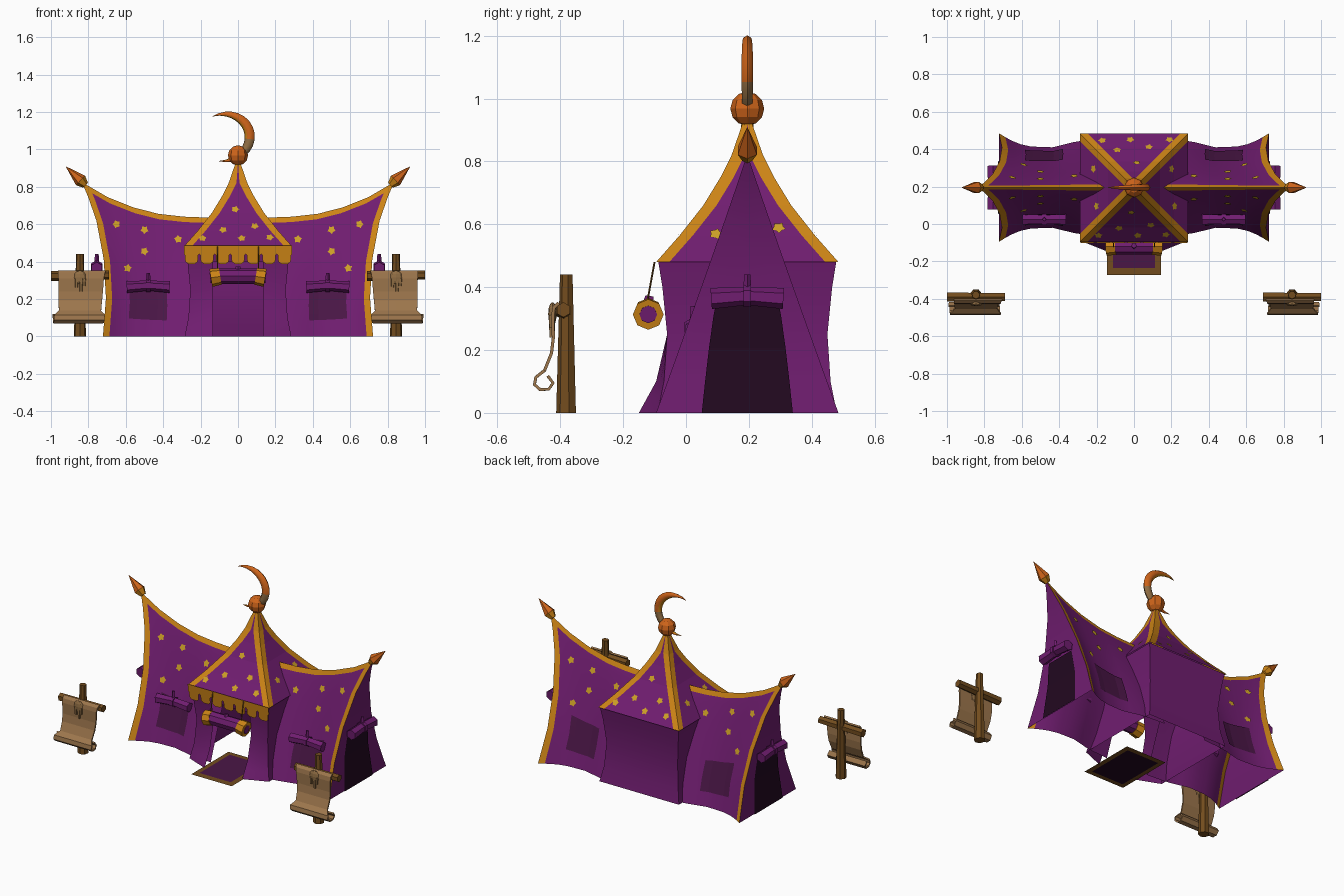
import bpy, bmesh, math
from mathutils import Vector, Matrix

if "Cube" in bpy.data.objects:
    bpy.data.objects.remove(bpy.data.objects["Cube"])

def mat(name, r, g, b):
    m = bpy.data.materials.new(name)
    lin = [((c / 255 + 0.055) / 1.055) ** 2.4 for c in (r, g, b)]
    m.diffuse_color = (*lin, 1)
    m.use_nodes = True
    m.node_tree.nodes["Principled BSDF"].inputs["Base Color"].default_value = m.diffuse_color
    return m

PURPLE = mat("purple cloth", 112, 29, 112)
GOLD = mat("gold trim", 204, 132, 22)
ORANGE = mat("orange metal", 206, 100, 26)
WOOD = mat("wood", 114, 76, 30)
PAPER = mat("parchment", 157, 118, 76)
SEAL = mat("dark tan", 145, 110, 68)
DARK = mat("dark opening", 34, 9, 32)
WINDOW = mat("window purple", 74, 22, 70)
STAR = mat("star yellow", 205, 160, 38)
YC = 0.195

def L(t, pts):
    """Piecewise linear lookup."""
    for (a, p), (b, q) in zip(pts, pts[1:]):
        if t <= b:
            return p + (q - p) * (t - a) / (b - a)
    return pts[-1][1]

def finish(bm, name, mats, out=None, smooth=False):
    if out is None:
        bmesh.ops.recalc_face_normals(bm, faces=bm.faces)
    else:
        bm.normal_update()
        for f in bm.faces:
            if f.normal.dot(Vector(out)) < 0:
                f.normal_flip()
    me = bpy.data.meshes.new(name)
    bm.to_mesh(me)
    bm.free()
    for m in mats:
        me.materials.append(m)
    for p in me.polygons:
        p.use_smooth = smooth
    ob = bpy.data.objects.new(name, me)
    bpy.context.collection.objects.link(ob)
    return ob

def sheet(name, fn, us, vs, mats, out=None, rule=None, smooth=False):
    bm = bmesh.new()
    g = [[bm.verts.new(fn(u, v)) for v in vs] for u in us]
    for i in range(len(us) - 1):
        for j in range(len(vs) - 1):
            f = bm.faces.new((g[i][j], g[i + 1][j], g[i + 1][j + 1], g[i][j + 1]))
            if rule:
                f.material_index = rule(i, j)
    return finish(bm, name, mats, out, smooth)

def tube(name, p, q, r1, r2, n, m):
    p, q = Vector(p), Vector(q)
    bm = bmesh.new()
    M = Matrix.Translation((p + q) / 2) @ (q - p).to_track_quat('Z', 'Y').to_matrix().to_4x4()
    bmesh.ops.create_cone(bm, cap_ends=True, segments=n, radius1=r1, radius2=r2,
                          depth=(q - p).length, matrix=M)
    return finish(bm, name, [m])

def ball(name, c, r, m, seg=8, scale=(1, 1, 1)):
    bm = bmesh.new()
    bmesh.ops.create_uvsphere(bm, u_segments=seg, v_segments=6, radius=r,
                              matrix=Matrix.Translation(c) @ Matrix.Diagonal((*scale, 1)))
    return finish(bm, name, [m])

def stars(name, spots, at, out, squash=1):
    bm = bmesh.new()
    for k, (x, z) in enumerate(spots):
        vs = []
        for i in range(10):
            r = 0.022 if i % 2 == 0 else 0.015
            a = math.pi * i / 5 + k
            vs.append(bm.verts.new(at(x + r * math.cos(a), z + squash * r * math.sin(a))))
        bm.faces.new(vs)
    finish(bm, name, [STAR], out)

def span(a, b, n):
    return [a + (b - a) * i / n for i in range(n + 1)]

# ---- side wings: sagging ridge, flared base, swept gable edge
RIDGE = [(0, .635), (.2, .64), (.4, .655), (.6, .69), (.8, .745), (1, .825)]
EDGE = [(0, .835), (.1, .80), (.25, .757), (.5, .718), (.75, .706), (1, .722)]
BASE = [(0, .26), (.25, .25), (.5, .215), (.75, .22), (.9, .255), (1, .29)]

def wing(sx, sy, off=0):
    return lambda u, v: (sx * (.15 + (L(v, EDGE) - .15) * u),
                         YC + sy * (L(u, BASE) * v ** (.9 + .13 * u ** 3) + off),
                         L(u, RIDGE) * (1 - v))

def wing_at(sx, sy):
    def at(x, z):
        u = (x - .15) / .58
        for _ in range(4):
            v = 1 - z / L(u, RIDGE)
            u = (x - .15) / (L(v, EDGE) - .15)
        return wing(sx, sy, .006)(u, v)
    return at

US = span(0, .8, 8) + [.88, .94, 1]
VS = [0, .045, .1, .25, .375, .5, .625, .75, .875, 1]
WSTARS = [(.65, .6), (.5, .57), (.5, .455), (.59, .365), (.32, .52)]

def roll(name, c, axis, half, r):
    """Rolled-up cloth with a tie in the middle."""
    c, d = Vector(c), Vector(axis)
    droop = Vector((0, 0, -.008))
    for s in (-1, 1):
        tube(name, c, c + d * half * s + droop, r * .9, r * 1.05, 6, PURPLE)
    tube(name + "_tie", c - d * .012, c + d * .012, r * 1.12, r * 1.12, 6, PURPLE)
    tube(name + "_strap", c, c + Vector((0, 0, .068)), .014, .01, 4, PURPLE)

for sx in (-1, 1):
    for sy in (-1, 1):
        sheet("wing_cloth", wing(sx, sy), US, VS, [PURPLE, GOLD], (0, sy, .1),
              lambda i, j: int(i == len(US) - 2 or j == 0), True)
        sheet("wing_window", wing(sx, sy, .006), [.41, .5, .6, .7, .77],
              [.6, .625, .68, .75, .82, .87], [WINDOW], (0, sy, .1))
        stars("wing_stars", WSTARS, wing_at(sx, sy), (0, sy, .1))
    # gable end wall with dark doorway
    def gable(s, v):
        x, y, z = wing(sx, 1)(1, v)
        return (x, YC + s * (y - YC), z)
    sheet("wing_end_wall", gable, [-1, 0, 1], VS, [PURPLE], (sx, 0, 0), None, True)
    sheet("wing_doorway", lambda s, v: (sx * (L(v, EDGE) + .006),
          YC + s * (.1 + .045 * ((v - .58) / .42) ** .8), .825 * (1 - v)),
          [-1, 1], [.58, .625, .75, .875, 1], [DARK], (sx, 0, 0))
    roll("wing_door_roll", (sx * .755, YC, .372), (0, 1, 0), .115, .032)
    roll("window_roll", (sx * .48, .025, .272), (1, 0, 0), .115, .03)
    # ridge tip finial
    tube("ridge_tip_base", (sx * .815, YC, .808), (sx * .842, YC, .834), .018, .035, 6, GOLD)
    tube("ridge_tip", (sx * .842, YC, .834), (sx * .92, YC, .908), .035, .001, 6, ORANGE)

# ---- centre pavilion roof
ROOF = [(.48, .29), (.565, .215), (.66, .14), (.75, .085), (.82, .05), (.93, .012)]
WALL = [(0, .285), (.1, .265), (.25, .255), (.4, .27), (.48, .283)]
RSTARS = [(-.015, .68), (.09, .59), (-.08, .57), (.02, .525), (-.19, .525), (.17, .53)]
for k in range(4):
    n = Vector((round(math.sin(k * math.pi / 2)), -round(math.cos(k * math.pi / 2)), 0))
    t = Vector((-n.y, n.x, 0))
    C = Vector((0, YC, 0))
    def roof(i, z):
        h = L(z, ROOF)
        m = max(h - .042, 0)
        return C + n * h + t * (-h, -m, m, h)[i] + Vector((0, 0, z))
    sheet("pavilion_roof", roof, range(4), [z for z, h in ROOF], [PURPLE, GOLD],
          n + Vector((0, 0, .5)), lambda i, j: int(i != 1))
    stars("roof_stars", RSTARS if k % 2 == 0 else [(-.1, .57), (.1, .59)],
          lambda a, z: C + n * (L(z, ROOF) + .006) + t * a + Vector((0, 0, z)), n, .8)
    if k:  # side and back walls
        sheet("pavilion_wall", lambda s, z: C + (n + t * s) * L(z, WALL) + Vector((0, 0, z)),
              [-1, 0, 1], [z for z, h in WALL], [PURPLE], n, None, True)

# ---- pavilion front: two flared curtains and lintel
FLARE = [(0, .06), (.1, .025), (.25, 0), (.5, 0)]
for sx in (-1, 1):
    sheet("entrance_curtain", lambda u, z: (sx * (.135 + (L(z, WALL) - .135) * u),
          YC - L(z, WALL) - L(z, FLARE) * (1 - u), z),
          [0, .5, 1], [0, .05, .1, .17, .25, .4, .48], [PURPLE], (0, -1, 0), None, True)
sheet("entrance_lintel", lambda x, z: (x, YC - L(z, WALL), z), [-.135, .135], [.4, .48],
      [PURPLE], (0, -1, 0))

# ---- scalloped valance
bm = bmesh.new()
w = .58 / 7
for i in range(7):
    x0 = -.29 + i * w
    prof = [(0, .485), (1, .485), (1, .44), (.92, .435), (.9, .4), (.72, .388),
            (.3, .388), (.1, .4), (.08, .435), (0, .44)]
    bm.faces.new([bm.verts.new((x0 + a * w, -.094 - (z - .39) * .08, z)) for a, z in prof])
finish(bm, "valance", [GOLD], (0, -1, 0))

# ---- entrance roll hung on cords
tube("entrance_roll", (-.11, -.12, .322), (.11, -.12, .322), .042, .042, 8, PURPLE)
tube("entrance_roll_tie", (0, -.125, .31), (0, -.115, .372), .026, .014, 5, PURPLE)
for sx in (-1, 1):
    tube("entrance_roll_band", (sx * .095, -.12, .321), (sx * .145, -.12, .313), .045, .049, 8, GOLD)
    tube("entrance_roll_core", (sx * .14, -.12, .314), (sx * .149, -.12, .313), .028, .028, 8, PURPLE)
    tube("entrance_cord", (sx * .11, -.1, .48), (sx * .11, -.122, .36), .003, .003, 4, WOOD)

# ---- entrance rug
def flat(name, x, y0, y1, z, m):
    sheet(name, lambda a, b: (a, b, z), [-x, x], [y0, y1], [m], (0, 0, 1))
flat("rug_border", .145, -.272, .11, .003, WOOD)
flat("rug_centre", .112, -.235, .075, .006, WINDOW)
flat("rug_underside", .115, -.24, .08, .001, DARK)

# ---- finial ball and crescent
ball("finial_ball", (0, YC, .968), .054, ORANGE)
tube("finial_collar", (0, YC, .89), (0, YC, .95), .022, .016, 6, GOLD)

def crescent(s, a):
    ang = math.radians(8.5 + 122.5 * s)
    k = max(1 - abs(s) ** 2.2, .02)
    r = .108 + .035 * abs(s) ** 3 + .027 * k * math.cos(a)
    return (-.045 + r * math.cos(ang), YC + .021 * k ** .7 * math.sin(a), 1.068 + r * math.sin(ang))
# lower part tan, inner side gold, rest orange
sheet("finial_crescent", crescent, span(-1, 1, 16), span(0, 2 * math.pi, 6),
      [ORANGE, GOLD, SEAL], None, lambda i, j: 2 if 4 <= i < 7 else int(j in (2, 3)), True)

# ---- parchment signposts
SCROLL = [(-.405, .35), (-.42, .335), (-.424, .31), (-.422, .24), (-.428, .19), (-.45, .135),
          (-.478, .113), (-.482, .09), (-.465, .075), (-.437, .075), (-.423, .095), (-.44, .118)]
for sx in (-1, 1):
    X = sx * .845
    tube("sign_post", (X, -.38, 0), (X, -.38, .44), .033, .021, 7, WOOD)
    tube("sign_crossbar", (X - .155, -.39, .322), (X + .155, -.39, .328), .027, .024, 6, WOOD)
    p = sheet("sign_parchment",
              lambda a, i: (X + a * (.135 if i > 5 else .128 - .003 * i) + sx * .002 * i - sx * .01,
                            SCROLL[i][0], SCROLL[i][1]),
              [-1, 0, 1], range(len(SCROLL)), [PAPER])
    so = p.modifiers.new("thickness", 'SOLIDIFY')
    so.thickness, so.offset = .01, 0
    ball("sign_seal", (X, -.425, .315), .034, SEAL, 8, (1, .4, 1.1))
    for dx, zb in ((-.018, .262), (.006, .24), (.022, .27)):
        tube("seal_drip", (X + dx, -.427, .31), (X + dx, -.427, zb), .012, .009, 5, SEAL)
